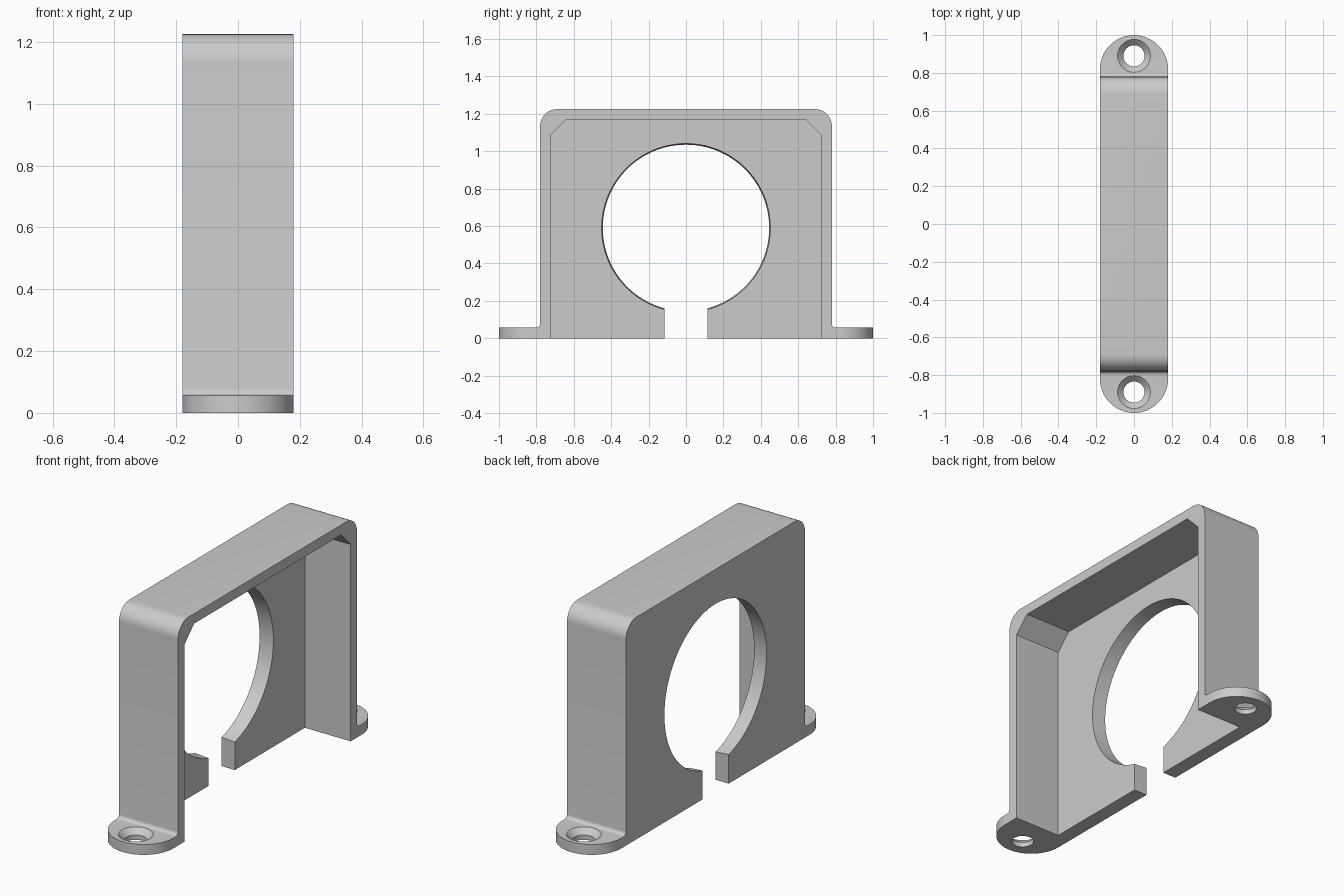
import bpy, bmesh, math
from mathutils import Matrix

if "Cube" in bpy.data.objects:
    bpy.data.objects.remove(bpy.data.objects["Cube"])

W = 0.18          # half width of the bracket
WALL = 0.08       # thickness of the closed face


def arc(cy, cz, r, a0, a1, n=8):
    """Points on an arc, angles in degrees."""
    return [(cy + r * math.cos(math.radians(a0 + (a1 - a0) * i / n)),
             cz + r * math.sin(math.radians(a0 + (a1 - a0) * i / n))) for i in range(n + 1)]


def finish(name, bm):
    bmesh.ops.recalc_face_normals(bm, faces=bm.faces)
    mesh = bpy.data.meshes.new(name)
    bm.to_mesh(mesh)
    bm.free()
    ob = bpy.data.objects.new(name, mesh)
    bpy.context.collection.objects.link(ob)
    return ob


def prism(name, pts, lo, hi, axis):
    """Extrude an outline: axis 'X' takes (y, z) points, 'Z' takes (x, y) points."""
    bm = bmesh.new()
    put = (lambda a, b: (lo, a, b)) if axis == 'X' else (lambda a, b: (a, b, lo))
    face = bm.faces.new([bm.verts.new(put(a, b)) for a, b in pts])
    geo = bmesh.ops.extrude_face_region(bm, geom=[face])['geom']
    step = (hi - lo, 0, 0) if axis == 'X' else (0, 0, hi - lo)
    bmesh.ops.translate(bm, vec=step, verts=[g for g in geo if isinstance(g, bmesh.types.BMVert)])
    return finish(name, bm)


def cone(name, r1, r2, depth, loc, axis='Z', n=48):
    bm = bmesh.new()
    rot = Matrix.Rotation(math.pi / 2, 4, 'Y') if axis == 'X' else Matrix.Identity(4)
    bmesh.ops.create_cone(bm, cap_ends=True, segments=n, radius1=r1, radius2=r2,
                          depth=depth, matrix=Matrix.Translation(loc) @ rot)
    return finish(name, bm)


def combine(target, tool, operation):
    mod = target.modifiers.new(tool.name, 'BOOLEAN')
    mod.operation, mod.object, mod.solver = operation, tool, 'EXACT'
    bpy.context.view_layer.objects.active = target
    bpy.ops.object.modifier_apply(modifier=mod.name)
    bpy.data.objects.remove(tool)


# Body outline with rounded top corners and filleted feet
half = [(1.0, 0), (1.0, 0.057)] + arc(0.80, 0.077, 0.02, 270, 180, 5) + arc(0.69, 1.135, 0.09, 0, 90, 12)
bracket = prism('bracket', half + [(-y, z) for y, z in reversed(half)], -W, W, 'X')

# Round the ends of the feet
plan = arc(0, 0.82, W, 0, 180, 32) + arc(0, -0.82, W, 180, 360, 32)
combine(bracket, prism('foot_rounding', plan, -0.1, 1.4, 'Z'), 'INTERSECT')

# Hollow with chamfered corners, open on one side and below
hollow = [(0.725, -0.1), (0.725, 1.085), (0.64, 1.17)]
combine(bracket, prism('hollow', hollow + [(-y, z) for y, z in reversed(hollow)],
                       -W + WALL, W + 0.1, 'X'), 'DIFFERENCE')

# Large round opening, slightly wider towards the hollow
combine(bracket, cone('round_opening', 0.442, 0.454, 0.16, (-W + 0.04, 0, 0.59), 'X', 96), 'DIFFERENCE')

# Slot below the opening
slot = [(-0.115, -0.1), (0.115, -0.1), (0.115, 0.4), (-0.115, 0.4)]
combine(bracket, prism('slot', slot, -W - 0.1, 0, 'X'), 'DIFFERENCE')

# Countersunk screw holes
for y in (-0.89, 0.89):
    combine(bracket, cone('screw_hole', 0.056, 0.056, 0.3, (0, y, 0)), 'DIFFERENCE')
    combine(bracket, cone('countersink', 0.05, 0.09, 0.04, (0, y, 0.04)), 'DIFFERENCE')

# Single grey finish
grey = bpy.data.materials.new('grey')
grey.diffuse_color = (0.6, 0.6, 0.6, 1)
grey.use_nodes = True
grey.node_tree.nodes["Principled BSDF"].inputs["Base Color"].default_value = grey.diffuse_color
bracket.data.materials.clear()
bracket.data.materials.append(grey)
for p in bracket.data.polygons:
    p.material_index = 0

bpy.ops.object.select_all(action='DESELECT')
bracket.select_set(True)
bpy.context.view_layer.objects.active = bracket
bpy.ops.object.shade_smooth_by_angle(angle=math.radians(30))
